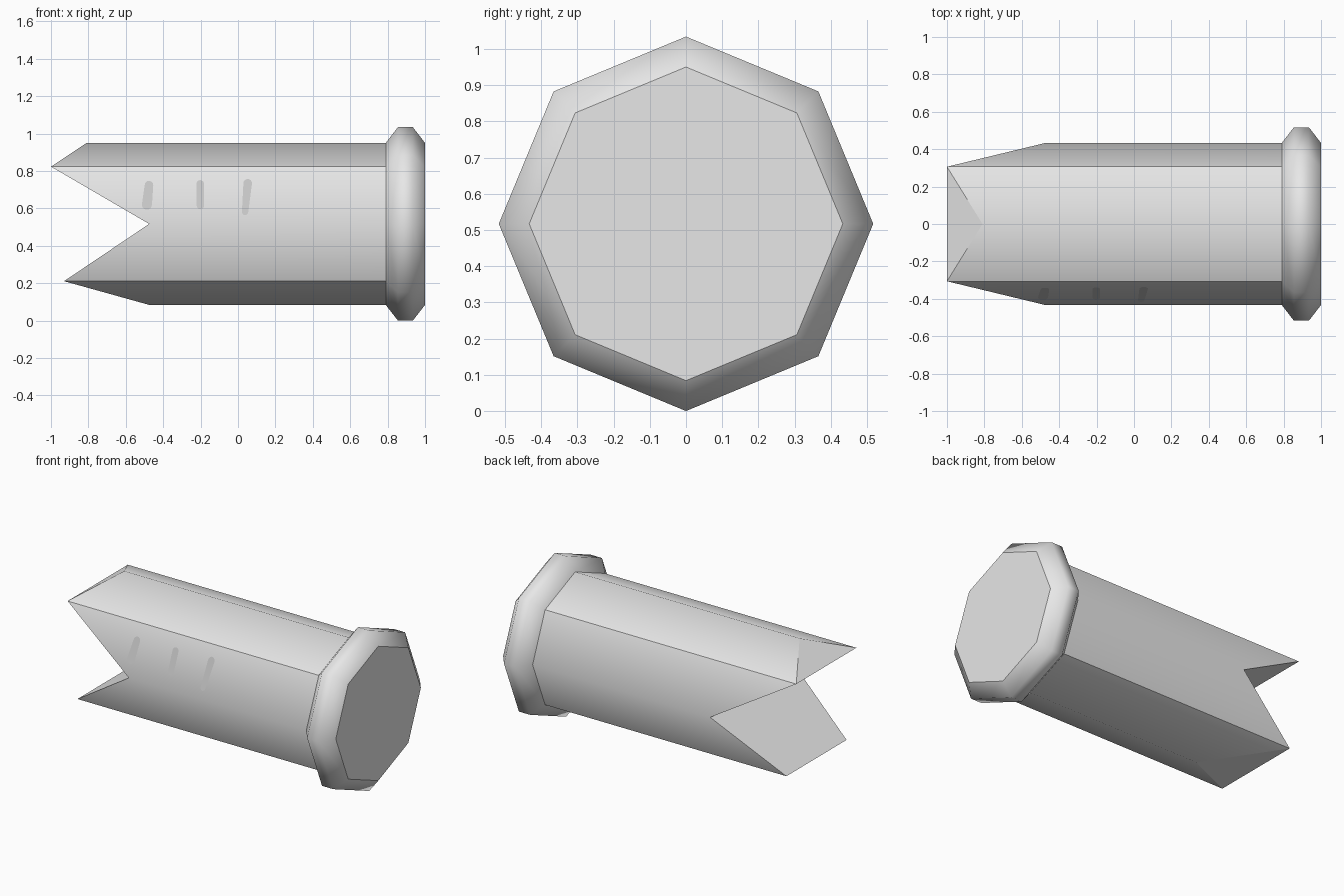
import bpy, bmesh, math
from mathutils import Vector

if "Cube" in bpy.data.objects:
    bpy.data.objects.remove(bpy.data.objects["Cube"])

CZ, R, R_RIM = 0.517, 0.433, 0.517


def material(name, v):
    m = bpy.data.materials.new(name)
    m.diffuse_color = (v, v, v, 1)
    m.use_nodes = True
    m.node_tree.nodes["Principled BSDF"].inputs["Base Color"].default_value = m.diffuse_color
    return m


def finish(bm, name, mat, smooth=True):
    me = bpy.data.meshes.new(name)
    bm.to_mesh(me)
    bm.free()
    me.materials.append(mat)
    ob = bpy.data.objects.new(name, me)
    bpy.context.collection.objects.link(ob)
    return ob


def ring(bm, xs, r):
    # octagon around the x axis, first corner at the top, running towards -y
    return [bm.verts.new((xs[i], -r * math.sin(i * math.pi / 4),
                          CZ + r * math.cos(i * math.pi / 4))) for i in range(8)]


def bridge(bm, a, b):
    for i in range(8):
        j = (i + 1) % 8
        bm.faces.new((a[i], a[j], b[j], b[i])).smooth = True


light = material("light grey", 0.8)
dark = material("mark grey", 0.56)

# Body: octagonal shaft with a notched, pointed left end
bm = bmesh.new()
end = ring(bm, [-0.81, -1.0, -0.475, -0.93, -0.475, -0.93, -0.475, -1.0], R)
back = ring(bm, [0.79] * 8, R)
bridge(bm, end, back)
for idx in ((0, 1, 7), (1, 2, 6, 7), (2, 3, 5, 6), (3, 4, 5)):
    bm.faces.new([end[i] for i in idx])
bmesh.ops.recalc_face_normals(bm, faces=bm.faces)
for i in (1, 3, 5, 7):
    bm.edges.get((end[i], back[i])).smooth = False
for e in bm.edges:
    if any(not f.smooth for f in e.link_faces):
        e.smooth = False
finish(bm, "shaft", light)

# Rim: bulging collar with a flat cap
bm = bmesh.new()
rings = [ring(bm, [x] * 8, r) for x, r in
         ((0.79, R), (0.855, R_RIM), (0.935, R_RIM), (1.0, R))]
for a, b in zip(rings, rings[1:]):
    bridge(bm, a, b)
cap = bm.faces.new(rings[-1])
for e in cap.edges:
    e.smooth = False
bmesh.ops.recalc_face_normals(bm, faces=bm.faces)
if cap.normal.x < 0:
    bmesh.ops.reverse_faces(bm, faces=bm.faces)
finish(bm, "rim", light)

# Marks: thin rounded strokes on the upper front face
slope = (R - R * math.cos(math.pi / 4)) / (R * math.sin(math.pi / 4))
normal = Vector((0, -math.cos(math.pi / 8), math.sin(math.pi / 8)))


def mark(name, x0, z0, r0, x1, z1, r1):
    # stroke from the lower to the upper end, each with its own radius
    bm = bmesh.new()
    pts = []
    for cx, cz, r, start in ((x0, z0 + r0, r0, math.pi), (x1, z1 - r1, r1, 0)):
        for k in range(9):
            a = start + k * math.pi / 8
            pts.append((cx + r * math.cos(a), cz + r * math.sin(a)))
    vs = [bm.verts.new(Vector((x, -R + (z - CZ) * slope, z)) + normal * 0.003)
          for x, z in pts]
    f = bm.faces.new(vs)
    f.normal_update()
    if f.normal.dot(normal) < 0:
        f.normal_flip()
    finish(bm, name, dark)


mark("mark_left", -0.487, 0.592, 0.027, -0.476, 0.746, 0.023)
mark("mark_middle", -0.201, 0.594, 0.020, -0.202, 0.750, 0.021)
mark("mark_right", 0.038, 0.563, 0.017, 0.052, 0.756, 0.023)
